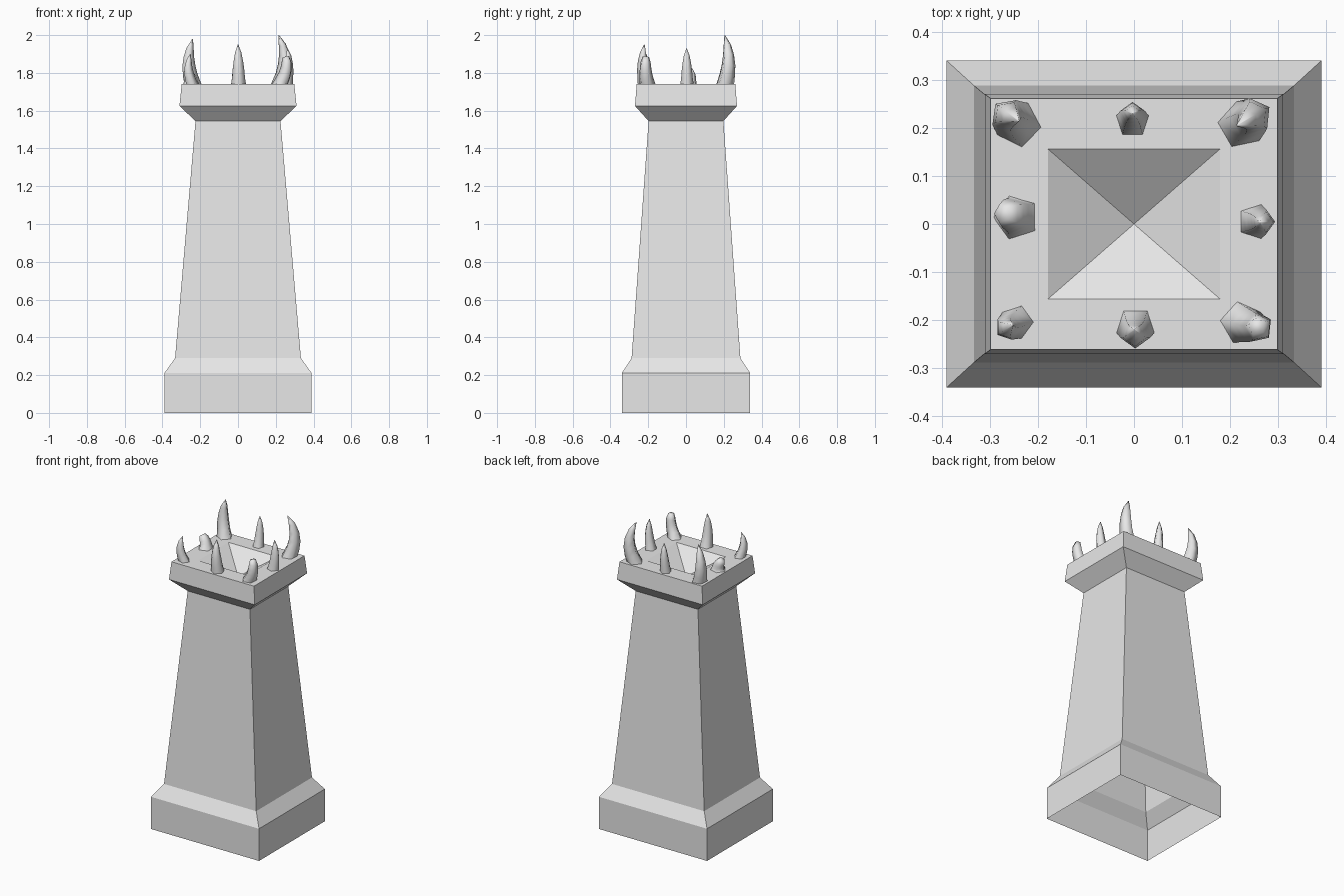
import bpy, bmesh, math
from mathutils import Vector

cube = bpy.data.objects.get("Cube")
if cube:
    bpy.data.objects.remove(cube, do_unlink=True)

stone = bpy.data.materials.new("grey_stone")
stone.use_nodes = True
GREY = (0.8, 0.8, 0.8, 1)
stone.diffuse_color = GREY
stone.node_tree.nodes["Principled BSDF"].inputs["Base Color"].default_value = GREY


def finish(bm, name, smooth=False):
    """Turn a bmesh into a named object with the stone material."""
    mesh = bpy.data.meshes.new(name)
    bm.to_mesh(mesh)
    bm.free()
    mesh.materials.append(stone)
    for p in mesh.polygons:
        p.use_smooth = smooth
    obj = bpy.data.objects.new(name, mesh)
    bpy.context.collection.objects.link(obj)
    return obj


def bridge(bm, low, high):
    n = len(low)
    for i in range(n):
        j = (i + 1) % n
        bm.faces.new((low[i], low[j], high[j], high[i]))


# Tower: one open-bottomed shell of rectangular rings, ending in a sunken pyramid
PROFILE = [  # half width, half depth, height
    (0.39, 0.34, 0), (0.39, 0.34, 0.21), (0.333, 0.288, 0.29),
    (0.225, 0.198, 1.545), (0.31, 0.27, 1.625), (0.298, 0.261, 1.74),
    (0.179, 0.156, 1.74),
]
bm = bmesh.new()
rings = [[bm.verts.new((sx * w, sy * d, z))
          for sx, sy in ((-1, -1), (1, -1), (1, 1), (-1, 1))]
         for w, d, z in PROFILE]
for low, high in zip(rings, rings[1:]):
    bridge(bm, low, high)
pit = bm.verts.new((0, 0, 1.625))
for i in range(4):
    bm.faces.new((rings[-1][i], rings[-1][(i + 1) % 4], pit))
finish(bm, "tower_shell")


# Horns: five-sided tapering tubes along a bent path
POINTED = (1, 0.85, 0.76, 0.62, 0.42, 0.04)
BLUNT = (1, 0.84, 0.76, 0.7, 0.62, 0.4)


def horn(name, base, bulge, tip, radius, turn, taper=POINTED):
    a = Vector((*base, 1.735))
    c = Vector(tip)
    b = Vector((*bulge, (a.z + c.z) / 2))
    bm = bmesh.new()
    loops = []
    for k, scale in enumerate(taper):
        t = k / (len(taper) - 1)
        centre = a * (1 - t) ** 2 + b * 2 * t * (1 - t) + c * t ** 2
        tangent = (b - a) * (1 - t) + (c - b) * t
        # the foot lies flat, the rest follows the bend
        tilt = Vector((0, 0, 1)).rotation_difference(tangent) if k else None
        loop = []
        for i in range(5):
            ang = math.radians(turn) + math.tau * i / 5
            off = Vector((math.cos(ang), math.sin(ang), 0)) * radius * scale
            if tilt:
                off = tilt @ off
            loop.append(bm.verts.new(centre + off))
        loops.append(loop)
    for low, high in zip(loops, loops[1:]):
        bridge(bm, low, high)
    bm.faces.new(loops[-1])
    finish(bm, name, smooth=True)


horn("horn_back_right", (-0.24, 0.207), (-0.285, 0.24), (-0.24, 0.215, 1.98), 0.049, -8)
horn("horn_back", (-0.003, 0.214), (-0.003, 0.235), (-0.003, 0.23, 1.93), 0.036, 90)
horn("horn_back_left", (0.222, 0.205), (0.28, 0.245), (0.215, 0.205, 2.0), 0.05, 30)
horn("horn_left", (0.252, 0.005), (0.275, 0.005), (0.262, 0.003, 1.93), 0.038, 0)
horn("horn_front_left", (0.222, -0.205), (0.27, -0.22), (0.255, -0.213, 1.885), 0.046, 30, BLUNT)
horn("horn_front", (0.003, -0.213), (0.003, -0.24), (0, -0.22, 1.95), 0.042, -90)
horn("horn_front_right", (-0.243, -0.203), (-0.28, -0.225), (-0.252, -0.21, 1.9), 0.036, 0)
horn("horn_right", (-0.245, 0.014), (-0.245, 0.02), (-0.275, 0.022, 1.815), 0.05, 180, BLUNT)
